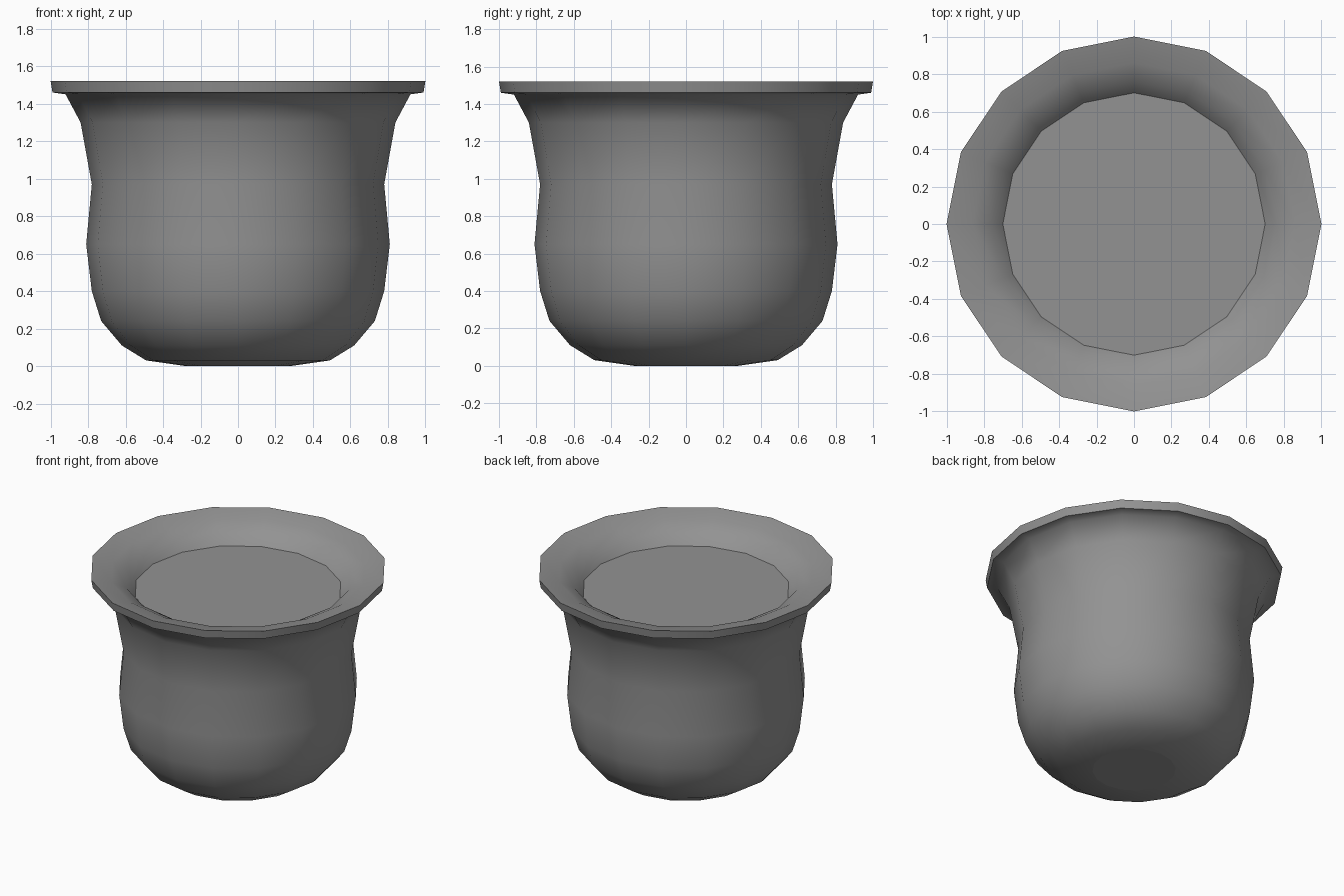
import bpy
import bmesh
from math import cos, sin, tau, radians

SIDES = 16

cube = bpy.data.objects.get("Cube")
if cube:
    bpy.data.objects.remove(cube, do_unlink=True)

# One plain grey for the whole pot
grey = bpy.data.materials.new("mid grey")
grey.use_nodes = True
colour = (0.29, 0.29, 0.29, 1)
grey.diffuse_color = colour
grey.node_tree.nodes["Principled BSDF"].inputs["Base Color"].default_value = colour


def add_object(name, bm):
    mesh = bpy.data.meshes.new(name)
    bm.to_mesh(mesh)
    bm.free()
    mesh.materials.append(grey)
    obj = bpy.data.objects.new(name, mesh)
    bpy.context.collection.objects.link(obj)
    return obj


def ring(bm, radius, z):
    return [bm.verts.new((radius * cos(tau * i / SIDES), radius * sin(tau * i / SIDES), z))
            for i in range(SIDES)]


def lathe(name, profile):
    """Turn a (radius, height) profile, listed from bottom outside to top inside."""
    bm = bmesh.new()
    rings = [ring(bm, r, z) for r, z in profile]
    for low, high in zip(rings, rings[1:]):
        for i in range(SIDES):
            j = (i + 1) % SIDES
            bm.faces.new((low[i], low[j], high[j], high[i]))
    return add_object(name, bm)


def disc(name, radius, z, up=True):
    bm = bmesh.new()
    verts = ring(bm, radius, z)
    bm.faces.new(verts if up else verts[::-1])
    return add_object(name, bm)


# Pot wall: rounded bottom, slight waist, flared lip and sloping inner rim
pot = lathe("pot_wall", [
    (0.28, 0.0), (0.49, 0.03), (0.62, 0.11), (0.73, 0.24), (0.78, 0.40),
    (0.81, 0.65), (0.78, 0.97), (0.84, 1.30), (0.92, 1.45), (0.99, 1.46),
    (1.0, 1.52), (0.86, 1.49), (0.76, 1.44), (0.70, 1.37)])

# Flat underside and the flat fill inside the rim
disc("pot_base", 0.28, 0.0, up=False)
disc("soil_surface", 0.70, 1.37)

# Smooth the wall but keep the lip edges crisp
bpy.ops.object.select_all(action="DESELECT")
pot.select_set(True)
bpy.context.view_layer.objects.active = pot
bpy.ops.object.shade_smooth_by_angle(angle=radians(60))
